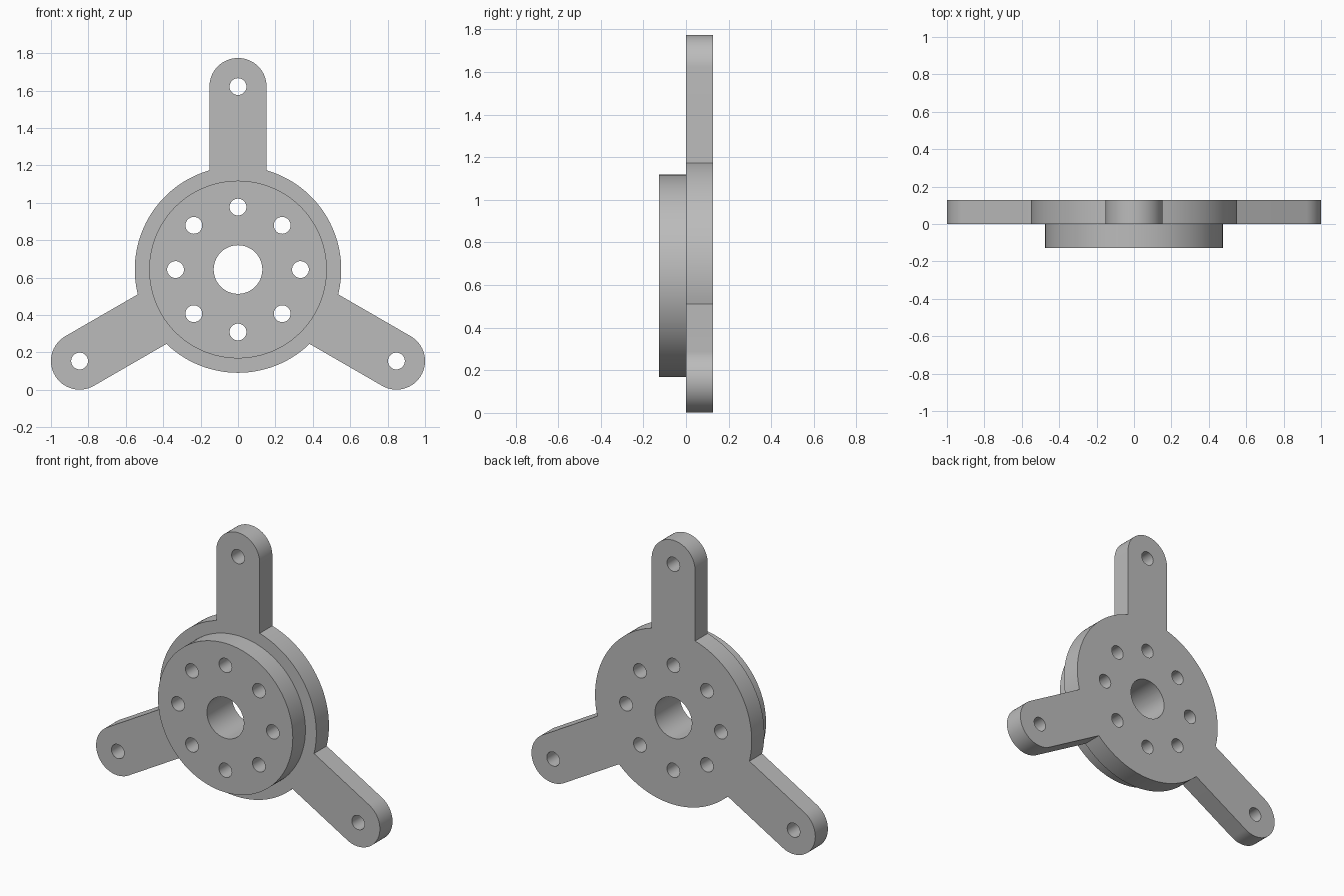
import bpy, bmesh
from math import sin, cos, pi, asin, radians
from mathutils import Vector

CENTRE_Z = 0.643
THICK = 0.127
PLATE_R, HUB_R = 0.552, 0.475
ARM_REACH, ARM_R = 0.978, 0.153

if "Cube" in bpy.data.objects:
    bpy.data.objects.remove(bpy.data.objects["Cube"])

metal = bpy.data.materials.new("grey metal")
metal.use_nodes = True
metal.diffuse_color = (0.5, 0.5, 0.5, 1)
metal.node_tree.nodes["Principled BSDF"].inputs["Base Color"].default_value = metal.diffuse_color


def polar(r, a, cx=0, cz=0):
    return (cx + r * cos(a), cz + r * sin(a))


def circle(r, cx=0, cz=0, n=96):
    return [polar(r, 2 * pi * i / n, cx, cz) for i in range(n)]


def arc(r, a0, a1, n, cx=0, cz=0):
    return [polar(r, a0 + (a1 - a0) * i / n, cx, cz) for i in range(n + 1)]


def solid(name, profiles, y0, y1):
    """Extrude closed x-z profiles from y0 to y1."""
    bm = bmesh.new()
    for pts in profiles:
        face = bm.faces.new([bm.verts.new((x, y0, z + CENTRE_Z)) for x, z in pts])
        ext = bmesh.ops.extrude_face_region(bm, geom=[face], use_keep_orig=True)
        moved = [v for v in ext["geom"] if isinstance(v, bmesh.types.BMVert)]
        bmesh.ops.translate(bm, vec=Vector((0, y1 - y0, 0)), verts=moved)
    bmesh.ops.recalc_face_normals(bm, faces=bm.faces)
    mesh = bpy.data.meshes.new(name)
    bm.to_mesh(mesh)
    bm.free()
    obj = bpy.data.objects.new(name, mesh)
    bpy.context.collection.objects.link(obj)
    mesh.materials.append(metal)
    return obj


def combine(target, tool, operation):
    mod = target.modifiers.new(operation, "BOOLEAN")
    mod.operation, mod.object, mod.solver = operation, tool, "EXACT"
    bpy.ops.object.select_all(action="DESELECT")
    bpy.context.view_layer.objects.active = target
    target.select_set(True)
    bpy.ops.object.modifier_apply(modifier=mod.name)
    bpy.data.objects.remove(tool)


# Plate outline: three round-ended arms joined by arcs of the disc
arm_angles = [radians(90 + 120 * k) for k in range(3)]
half = asin(ARM_R / PLATE_R)
outline = []
for a in arm_angles:
    tip = polar(ARM_REACH, a)
    outline += arc(ARM_R, a - pi / 2, a + pi / 2, 32, *tip)
    outline += arc(PLATE_R, a + half, a + 2 * pi / 3 - half, 28)
mount = solid("three_arm_mount", [outline], 0, THICK)

# Raised hub on the front
combine(mount, solid("hub", [circle(HUB_R)], -THICK, THICK / 2), "UNION")

# Centre bore, ring of eight bolt holes and one hole in each arm tip
holes = [circle(0.13, n=64)]
holes += [circle(0.045, *polar(0.334, k * pi / 4), n=32) for k in range(8)]
holes += [circle(0.045, *polar(ARM_REACH, a), n=32) for a in arm_angles]
combine(mount, solid("hole_cutters", holes, -0.3, 0.3), "DIFFERENCE")

bpy.ops.object.shade_smooth_by_angle(angle=radians(30))
